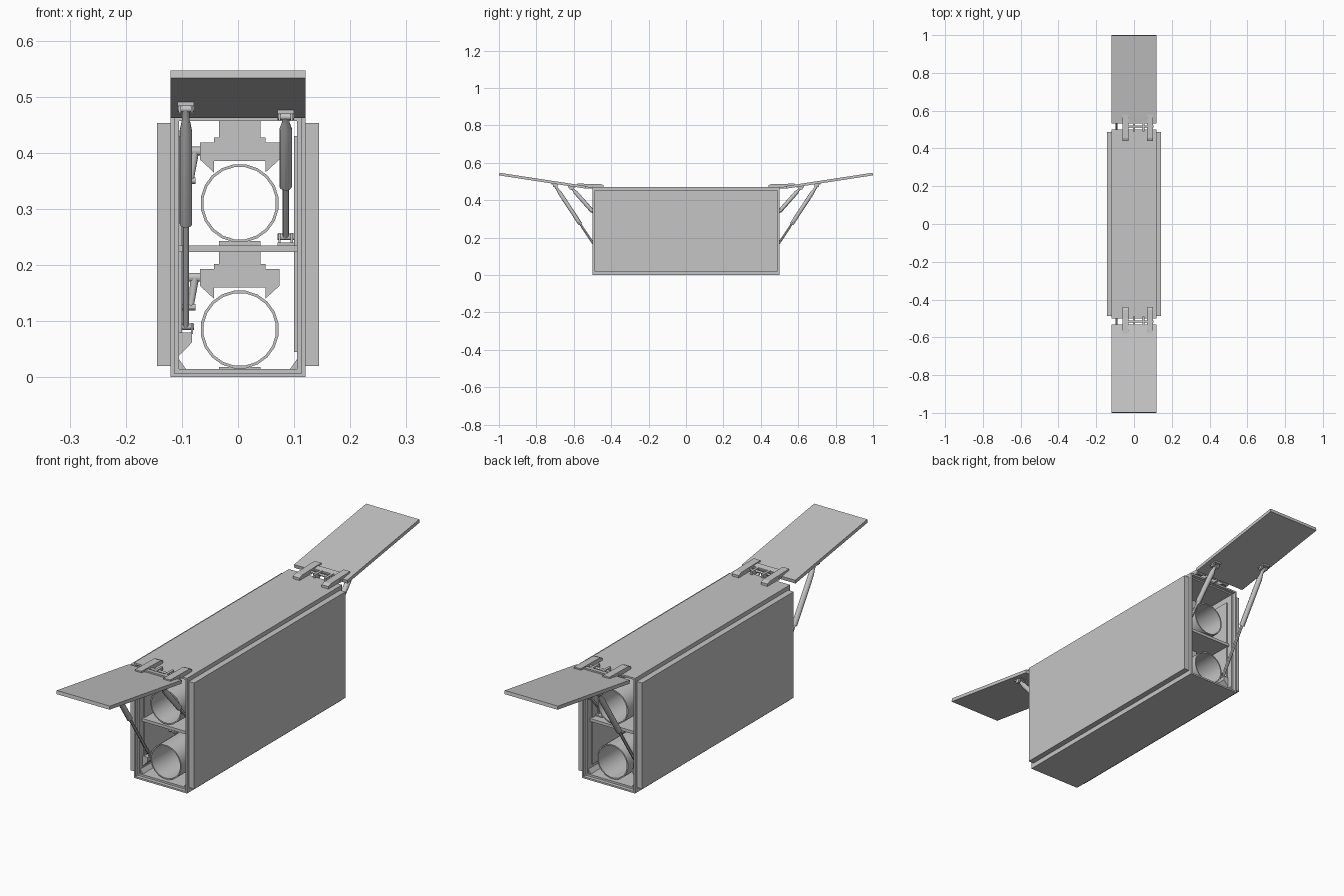
import bpy, bmesh, math
from mathutils import Vector

if "Cube" in bpy.data.objects:
    bpy.data.objects.remove(bpy.data.objects["Cube"])

grey = bpy.data.materials.new("light grey")
grey.diffuse_color = (0.56, 0.56, 0.56, 1)
grey.use_nodes = True
grey.node_tree.nodes["Principled BSDF"].inputs["Base Color"].default_value = grey.diffuse_color


def finish(name, bm, smooth=False):
    bmesh.ops.recalc_face_normals(bm, faces=bm.faces[:])
    me = bpy.data.meshes.new(name)
    bm.to_mesh(me)
    bm.free()
    me.materials.append(grey)
    ob = bpy.data.objects.new(name, me)
    bpy.context.collection.objects.link(ob)
    if smooth:
        bpy.ops.object.select_all(action='DESELECT')
        ob.select_set(True)
        bpy.context.view_layer.objects.active = ob
        bpy.ops.object.shade_smooth_by_angle(angle=math.radians(30))
    return ob


def prism(name, pts, axis, a, b):
    """Extrude a 2D outline along an axis: 'x' takes (y, z), 'y' takes (x, z)."""
    bm = bmesh.new()
    place = (lambda p, t: (t, p[0], p[1])) if axis == 'x' else (lambda p, t: (p[0], t, p[1]))
    ra = [bm.verts.new(place(p, a)) for p in pts]
    rb = [bm.verts.new(place(p, b)) for p in pts]
    bm.faces.new(ra)
    bm.faces.new(rb)
    n = len(pts)
    for i in range(n):
        j = (i + 1) % n
        bm.faces.new((ra[i], ra[j], rb[j], rb[i]))
    return finish(name, bm)


def box(name, x0, x1, y0, y1, z0, z1):
    return prism(name, [(x0, z0), (x1, z0), (x1, z1), (x0, z1)], 'y', y0, y1)


def loft(name, rings, closed):
    """Skin a list of equal point rings."""
    bm = bmesh.new()
    vs = [[bm.verts.new(p) for p in r] for r in rings]
    n = len(vs[0])
    for k in range(len(vs) if closed else len(vs) - 1):
        a, b = vs[k], vs[(k + 1) % len(vs)]
        for i in range(n):
            j = (i + 1) % n
            bm.faces.new((a[i], a[j], b[j], b[i]))
    if not closed:
        bm.faces.new(vs[0])
        bm.faces.new(vs[-1])
    return finish(name, bm, True)


def rod(name, p, q, profile, sides=12):
    """Turned rod from p to q; profile is a list of (fraction, radius)."""
    p, q = Vector(p), Vector(q)
    d = (q - p).normalized()
    u = d.orthogonal().normalized()
    v = d.cross(u)
    rings = []
    for t, r in profile:
        c = p.lerp(q, t)
        rings.append([c + r * (math.cos(w) * u + math.sin(w) * v)
                      for w in (2 * math.pi * i / sides for i in range(sides))])
    return loft(name, rings, False)


# Outer casing: open rectangular sleeve with a stepped rim at both ends
def rect(hx, z0, z1, y):
    return [(-hx, y, z0), (hx, y, z0), (hx, y, z1), (-hx, y, z1)]


O, R, I = (0.12, 0.0, 0.47), (0.113, 0.007, 0.463), (0.105, 0.015, 0.457)
loft("casing", [rect(*O, -0.5), rect(*O, 0.5), rect(*R, 0.5), rect(*R, 0.485),
                rect(*I, 0.485), rect(*I, -0.485), rect(*R, -0.485), rect(*R, -0.5)], True)

# Side panels, inner liners and corner fillets
for s, side in ((-1, "left"), (1, "right")):
    box(side + "_panel", s * 0.12, s * 0.144, -0.488, 0.488, 0.02, 0.453)
    box(side + "_liner", s * 0.1, s * 0.105, -0.46, 0.46, 0.045, 0.43)
    prism(side + "_corner", [(s * 0.105, 0.015), (s * 0.093, 0.015), (s * 0.105, 0.032)],
          'y', -0.48, 0.48)

# Dividing shelf
box("shelf", -0.105, 0.105, -0.47, 0.47, 0.223, 0.235)

# Two open tubes with supports
CX = 0.003
for zc, level in ((0.085, "lower"), (0.31, "upper")):
    def circle(r, y):
        return [(CX + r * math.cos(a), y, zc + r * math.sin(a))
                for a in (2 * math.pi * (i + 0.5) / 20 for i in range(20))]
    loft(level + "_tube", [circle(0.07, -0.47), circle(0.07, 0.47),
                           circle(0.065, 0.47), circle(0.065, -0.47)], True)
    for y in (-0.3, 0.3):
        y0, y1 = y - 0.05, y + 0.05
        box(level + "_pad", CX - 0.037, CX + 0.037, y0, y1, zc - 0.075, zc - 0.067)
        half = [(0.046, 0.056), (0.046, 0.075), (0.071, 0.1), (0.071, 0.108),
                (0.046, 0.108), (0.046, 0.117), (0.037, 0.117), (0.037, 0.148)]
        full = [(CX + a, zc + b) for a, b in half]
        full += [(CX - a, zc + b) for a, b in reversed(half)]
        # legs drop either side of the tube, bridge stays above it
        full += [(CX - 0.046, zc + 0.075), (CX + 0.046, zc + 0.075)]
        bridge = [p for i, p in enumerate(full) if i not in (0, 15, 16, 17)]
        prism(level + "_saddle", bridge, 'y', y0, y1)
        for s in (-1, 1):
            prism(level + "_saddle_leg",
                  [(CX + s * 0.046, zc + 0.055), (CX + s * 0.071, zc + 0.078),
                   (CX + s * 0.071, zc + 0.108), (CX + s * 0.046, zc + 0.108)], 'y', y0, y1)
        # latch lever beside the saddle
        rod(level + "_lever_pin", (-0.09, y, zc + 0.093), (-0.066, y, zc + 0.093),
            [(0, 0.008), (1, 0.008)])
        rod(level + "_lever", (-0.077, y, zc + 0.093), (-0.084, y, zc + 0.04),
            [(0, 0.008), (1, 0.005)])
        rod(level + "_lever_foot", (-0.1, y, zc + 0.04), (-0.076, y, zc + 0.04),
            [(0, 0.006), (1, 0.006)])


# Gas strut with eye pins and fork lugs at both ends
def strut(label, x, low, high, body):
    rod(label + "_strut", (x, *low), (x, *high),
        [(0, 0.006), (body, 0.006), (body, 0.011), (0.9, 0.011), (0.95, 0.007), (1, 0.007)])
    for end, (y, z) in (("lower", low), ("upper", high)):
        rod(f"{label}_{end}_pin", (x - 0.015, y, z), (x + 0.015, y, z),
            [(0, 0.006), (1, 0.006)])
        up = end == "upper"
        for dx in (-0.011, 0.011):
            box(f"{label}_{end}_lug", x + dx - 0.002, x + dx + 0.002,
                y - 0.012, y + 0.012, z - (0.007 if up else 0.013), z + (0.012 if up else 0.007))


def lid_z(y):
    return 0.462 + 0.153 * (abs(y) - 0.535)


# Raised lids, hinges and struts, mirrored front to back
for s, end in ((-1, "front"), (1, "back")):
    prism(end + "_lid", [(s * 0.535, 0.462), (s * 1.0, 0.533), (s * 0.998, 0.547),
                         (s * 0.533, 0.476)], 'x', -0.12, 0.12)
    for xa in (-0.06, 0.07):
        prism(end + "_hinge_arm",
              [(s * 0.44, 0.47), (s * 0.5, 0.47), (s * 0.515, 0.466), (s * 0.535, 0.474),
               (s * 0.58, lid_z(0.58) + 0.012), (s * 0.58, lid_z(0.58) + 0.02),
               (s * 0.535, 0.488), (s * 0.455, 0.486), (s * 0.44, 0.48)],
              'x', xa, xa + 0.03)
    rod(end + "_hinge_pin", (-0.062, s * 0.517, 0.476), (0.102, s * 0.517, 0.476),
        [(0, 0.005), (1, 0.005)])
    prism(end + "_hinge_plate",
          [(s * 0.535, 0.474), (s * 0.56, 0.478), (s * 0.56, 0.486), (s * 0.535, 0.482)],
          'x', -0.03, 0.07)
    for xl in (0.0, 0.05):
        box(end + "_hinge_lug", xl - 0.005, xl + 0.005, s * 0.49, s * 0.54, 0.464, 0.483)

    strut(end + "_long", -0.093, (s * 0.445, 0.09), (s * 0.7, 0.478), 0.47)
    strut(end + "_short", 0.085, (s * 0.42, 0.25), (s * 0.61, 0.464), 0.42)
    # strut mounts: wedge on the side wall, foot on the shelf
    prism(end + "_wall_mount", [(-0.105, 0.038), (-0.082, 0.062), (-0.082, 0.08), (-0.105, 0.08)],
          'y', s * 0.425, s * 0.465)
    box(end + "_shelf_mount", 0.07, 0.105, s * 0.4, s * 0.44, 0.235, 0.24)
    for label, x, y in (("long", -0.093, 0.7), ("short", 0.085, 0.61)):
        box(f"{end}_{label}_lid_mount", x - 0.015, x + 0.015, s * (y - 0.02), s * (y + 0.02),
            lid_z(y) - 0.004, lid_z(y) + 0.004)
